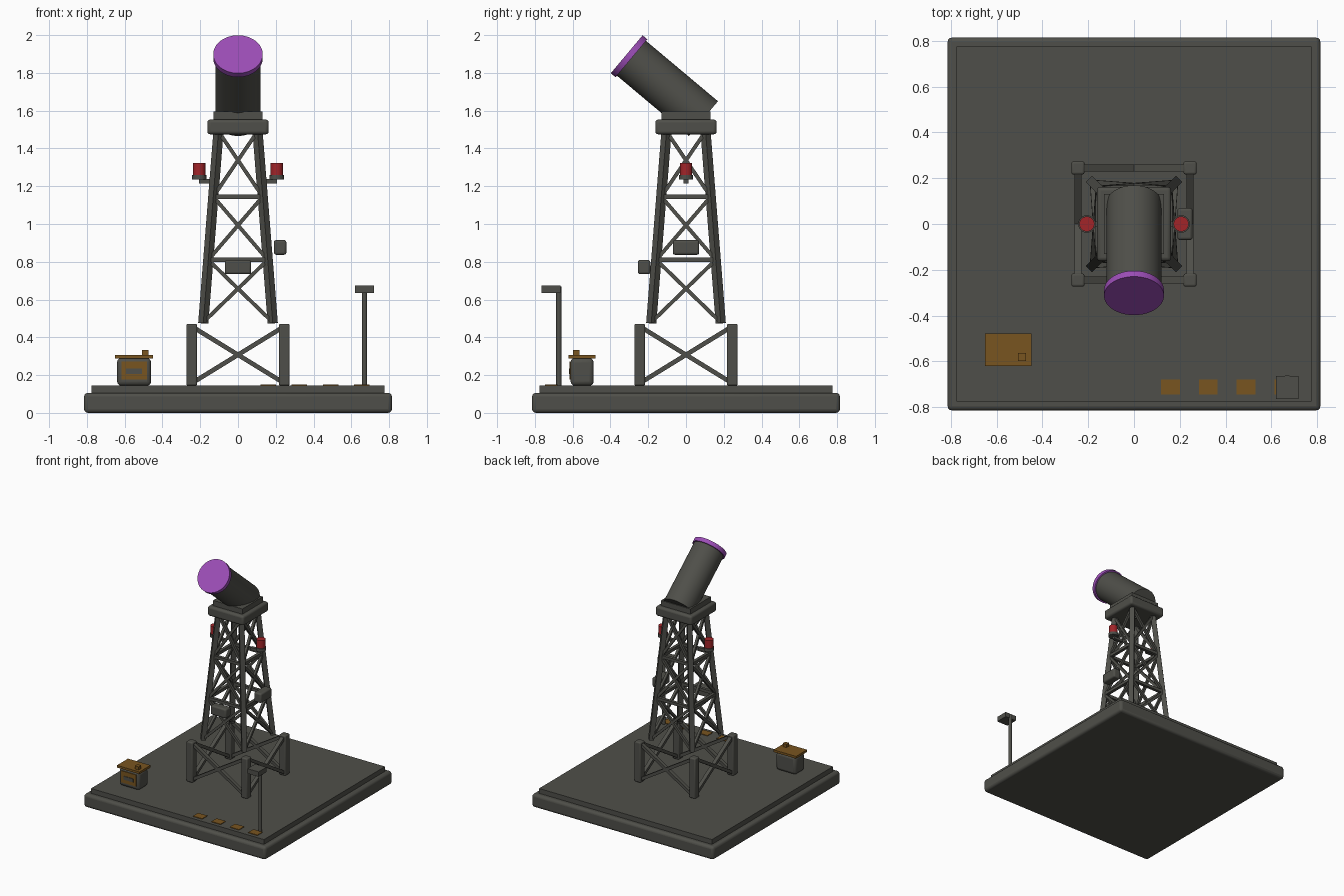
import bpy
import math
from mathutils import Vector, Matrix

cube = bpy.data.objects.get("Cube")
if cube:
    bpy.data.objects.remove(cube, do_unlink=True)


def material(name, rgb):
    m = bpy.data.materials.new(name)
    m.use_nodes = True
    m.diffuse_color = (*rgb, 1)
    m.node_tree.nodes["Principled BSDF"].inputs["Base Color"].default_value = (*rgb, 1)
    return m


GREY = material("dark grey", (0.078, 0.078, 0.067))
PURPLE = material("purple", (0.33, 0.075, 0.47))
RED = material("signal red", (0.36, 0.018, 0.022))
BROWN = material("ochre brown", (0.19, 0.09, 0.014))


def finish(name, mat, bevel=0, smooth=False):
    ob = bpy.context.object
    ob.name = name
    ob.data.materials.append(mat)
    if bevel:
        b = ob.modifiers.new("rounded edges", "BEVEL")
        b.width = bevel
        b.segments = 3
    if smooth or bevel:
        bpy.ops.object.shade_smooth_by_angle(angle=math.radians(35))
    return ob


def box(name, centre, size, mat=GREY, bevel=0):
    bpy.ops.mesh.primitive_cube_add(size=1)
    bpy.context.object.data.transform(
        Matrix.Translation(centre) @ Matrix.Diagonal((*size, 1)))
    return finish(name, mat, bevel)


def rod(name, start, end, radius, mat=GREY, sides=48):
    p, q = Vector(start), Vector(end)
    bpy.ops.mesh.primitive_cylinder_add(vertices=sides, radius=radius, depth=(q - p).length)
    turn = (q - p).to_track_quat("Z", "Y").to_matrix().to_4x4()
    bpy.context.object.data.transform(Matrix.Translation((p + q) / 2) @ turn)
    return finish(name, mat, smooth=True)


def beam(name, start, end, width, depth, facing):
    """Square bar from start to end, its depth measured along facing."""
    p, q = Vector(start), Vector(end)
    z = (q - p).normalized()
    x = Vector(facing)
    x = (x - z * x.dot(z)).normalized()
    frame = Matrix((x, z.cross(x), z)).transposed().to_4x4()
    bpy.ops.mesh.primitive_cube_add(size=1)
    scale = Matrix.Diagonal((depth, width, (q - p).length, 1))
    bpy.context.object.data.transform(Matrix.Translation((p + q) / 2) @ frame @ scale)
    return finish(name, GREY)


def leg_offset(z):
    return 0.184 - (z - 0.47) * 0.079


# Stepped base
box("base_slab", (0, 0, 0.053), (1.63, 1.63, 0.106), bevel=0.02)
box("base_deck", (0, 0, 0.123), (1.55, 1.55, 0.044))

# Footing posts and sloping tower legs
for sx in (-1, 1):
    for sy in (-1, 1):
        box("footing_post", (sx * 0.245, sy * 0.245, 0.308), (0.057, 0.057, 0.326), bevel=0.009)
        a, b = leg_offset(0.47), leg_offset(1.49)
        beam("tower_leg", (sx * a, sy * a, 0.475), (sx * b, sy * b, 1.49),
             0.038, 0.038, (sx, sy, 0))

# Lattice on all four sides
LEVELS = (0.48, 0.81, 1.145, 1.49)
for side in range(4):
    turn = Matrix.Rotation(side * math.pi / 2, 3, "Z")
    normal = turn @ Vector((0, -1, 0))

    def bar(name, x0, d0, z0, x1, d1, z1, width, depth):
        beam(name, turn @ Vector((x0, -d0, z0)), turn @ Vector((x1, -d1, z1)),
             width, depth, normal)

    for s in (-1, 1):
        bar("footing_brace", -s * 0.24, 0.245, 0.16, s * 0.24, 0.245, 0.455, 0.024, 0.03)
        for low, high in zip(LEVELS, LEVELS[1:]):
            a, b = leg_offset(low), leg_offset(high)
            bar("cross_brace", -s * a, a, low, s * b, b, high, 0.02, 0.02)
    for z in LEVELS[1:3]:
        a = leg_offset(z)
        bar("tie_bar", -a, a, z, a, a, z, 0.024, 0.024)

# Head platform
box("top_platform", (0, 0, 1.514), (0.325, 0.325, 0.078), bevel=0.016)
box("mount_plate", (0, 0, 1.573), (0.262, 0.262, 0.045))

# Tilted barrel with coloured cap
aim = Vector((0, -math.cos(math.radians(40)), math.sin(math.radians(40))))
tail = Vector((0, 0.092, 1.558))
rod("barrel", tail, tail + aim * 0.5, 0.12, sides=64)
rod("barrel_cap", tail + aim * 0.497, tail + aim * 0.53, 0.131, PURPLE, sides=64)

# Warning lamps on side arms
for s in (-1, 1):
    box("lamp_arm", (s * 0.163, 0, 1.226), (0.086, 0.024, 0.022))
    rod("lamp_base", (s * 0.206, 0, 1.235), (s * 0.206, 0, 1.26), 0.038)
    rod("warning_lamp", (s * 0.206, 0, 1.258), (s * 0.206, 0, 1.324), 0.033, RED)

# Equipment boxes on the tower
box("front_equipment_box", (0, -0.222, 0.772), (0.14, 0.066, 0.076), bevel=0.012)
box("side_equipment_box", (0.223, 0, 0.876), (0.066, 0.14, 0.078), bevel=0.012)

# Control cabinet
box("cabinet_body", (-0.55, -0.55, 0.217), (0.18, 0.122, 0.146), bevel=0.022)
box("cabinet_panel", (-0.55, -0.612, 0.224), (0.136, 0.008, 0.094), BROWN)
box("cabinet_slot", (-0.55, -0.617, 0.22), (0.086, 0.006, 0.028))
box("cabinet_lid", (-0.55, -0.55, 0.298), (0.202, 0.142, 0.018), BROWN)
box("cabinet_knob", (-0.49, -0.581, 0.319), (0.034, 0.034, 0.028), BROWN)

# Lamp post
rod("lamp_post", (0.67, -0.673, 0.14), (0.67, -0.673, 0.67), 0.014, sides=24)
box("lamp_post_head", (0.67, -0.715, 0.655), (0.1, 0.1, 0.04))

# Floor markings
for i in range(4):
    box("floor_marking", (0.16 + i * 0.165, -0.713, 0.147), (0.082, 0.066, 0.006), BROWN)
